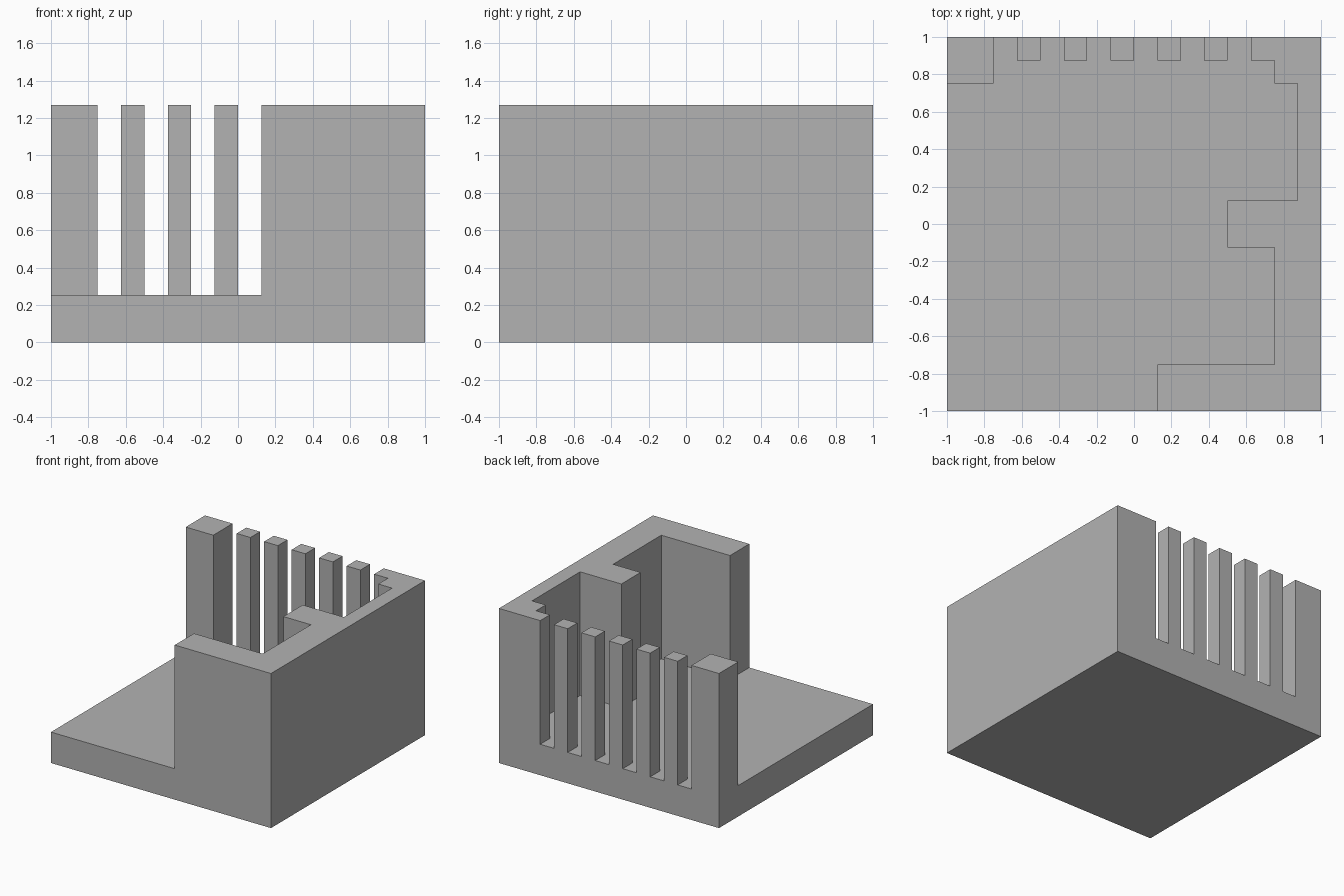
import bpy
import bmesh

cube = bpy.data.objects.get("Cube")
if cube:
    bpy.data.objects.remove(cube, do_unlink=True)

U = 0.125          # layout module
FLOOR = 0.254      # top of the base slab
TOP = 1.27         # top of walls and bars

grey = bpy.data.materials.new("plain grey")
grey.use_nodes = True
colour = (0.448, 0.448, 0.448, 1)
grey.diffuse_color = colour
grey.node_tree.nodes["Principled BSDF"].inputs["Base Color"].default_value = colour


def extrude_plan(name, plan, z0, z1):
    """Raise a counter-clockwise plan outline, in modules, from z0 to z1."""
    bm = bmesh.new()
    face = bm.faces.new([bm.verts.new((x * U, y * U, z0)) for x, y in plan])
    raised = bmesh.ops.extrude_face_region(bm, geom=[face], use_keep_orig=True)["geom"]
    for v in raised:
        if isinstance(v, bmesh.types.BMVert):
            v.co.z = z1
    bmesh.ops.recalc_face_normals(bm, faces=bm.faces)
    mesh = bpy.data.meshes.new(name)
    bm.to_mesh(mesh)
    bm.free()
    mesh.materials.append(grey)
    obj = bpy.data.objects.new(name, mesh)
    bpy.context.collection.objects.link(obj)
    return obj


def block(name, x0, x1, y0, y1, z0, z1):
    return extrude_plan(name, [(x0, y0), (x1, y0), (x1, y1), (x0, y1)], z0, z1)


# Base slab
block("base_slab", -8, 8, -8, 8, 0, FLOOR)

# Stepped wall along the left side, with front return and inner pier
wall_plan = [(1, -8), (8, -8), (8, 8), (5, 8), (5, 7), (6, 7), (6, 6),
             (7, 6), (7, 1), (4, 1), (4, -1), (6, -1), (6, -6), (1, -6)]
extrude_plan("side_wall", wall_plan, FLOOR, TOP)

# Corner post at the back right
block("corner_post", -8, -6, 6, 8, FLOOR, TOP)

# Row of upright bars along the back
for i in range(5):
    x = -5 + 2 * i
    block(f"back_bar_{i + 1}", x, x + 1, 7, 8, FLOOR, TOP)
